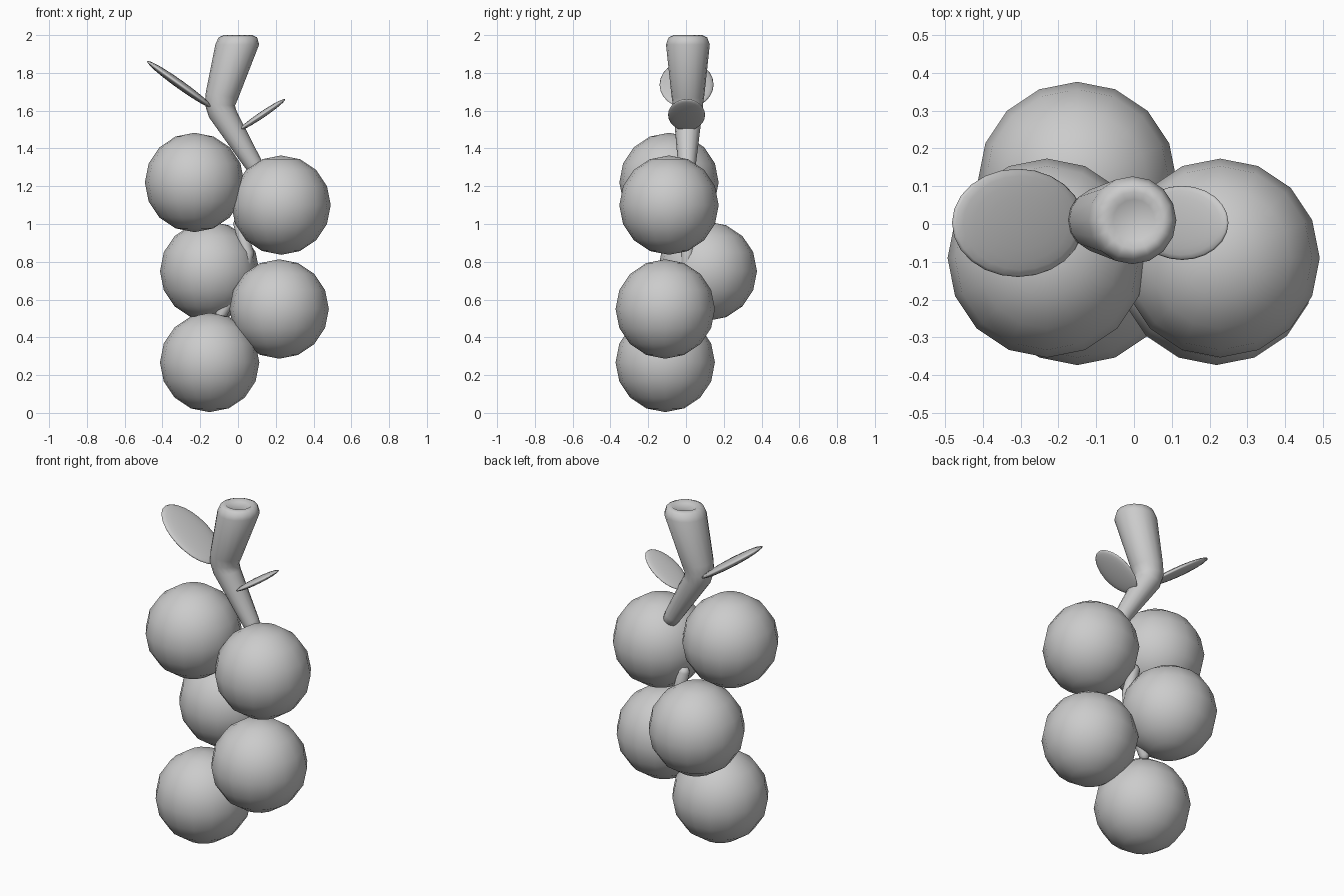
import bpy, bmesh, math
from mathutils import Vector, Matrix

if "Cube" in bpy.data.objects:
    bpy.data.objects.remove(bpy.data.objects["Cube"])


def ellipsoid(name, loc, scale, tilt=0.0, segs=16, rings=8):
    bm = bmesh.new()
    bmesh.ops.create_uvsphere(bm, u_segments=segs, v_segments=rings, radius=1)
    m = (Matrix.Translation(loc) @ Matrix.Rotation(tilt, 4, 'Y')
         @ Matrix.Diagonal((*scale, 1)))
    bm.transform(m)
    return finish(name, bm)


def tube(name, rings, sides=16):
    """Loft circles given as (x, y, z, radius, tilt about y)."""
    bm = bmesh.new()
    loops = []
    for x, y, z, r, tilt in rings:
        rot = Matrix.Rotation(math.radians(tilt), 3, 'Y')
        loops.append([bm.verts.new(Vector((x, y, z)) + rot @ Vector(
            (r * math.cos(a), r * math.sin(a), 0)))
            for a in (2 * math.pi * i / sides for i in range(sides))])
    for a, b in zip(loops, loops[1:]):
        for i in range(sides):
            j = (i + 1) % sides
            bm.faces.new((a[i], a[j], b[j], b[i]))
    bm.faces.new(loops[0])
    bm.faces.new(loops[-1])
    bmesh.ops.recalc_face_normals(bm, faces=bm.faces)
    return finish(name, bm)


def finish(name, bm):
    me = bpy.data.meshes.new(name)
    bm.to_mesh(me)
    bm.free()
    for p in me.polygons:
        p.use_smooth = True
    ob = bpy.data.objects.new(name, me)
    bpy.context.collection.objects.link(ob)
    return ob


# Berries
R = 0.263
for i, c in enumerate([(-0.23, -0.09, 1.22), (0.228, -0.09, 1.10),
                       (-0.15, 0.113, 0.75), (0.218, -0.11, 0.55),
                       (-0.15, -0.11, 0.267)]):
    ellipsoid(f"berry_{i + 1}", c, (R, R, R))

# Main stem: thick bevelled top, one bend, tapered rounded end
tube("stem", [(0, 0.01, 1.985, 0.055, 0), (0, 0.01, 2.0, 0.075, 0),
              (-0.001, 0.01, 1.988, 0.102, 0), (-0.004, 0.01, 1.95, 0.116, 0),
              (-0.085, 0.01, 1.68, 0.087, 10), (-0.096, 0.01, 1.63, 0.08, 3),
              (-0.08, 0.01, 1.58, 0.075, -12), (0.08, 0.005, 1.32, 0.048, -30),
              (0.1, 0.005, 1.285, 0.042, -30), (0.11, 0.005, 1.27, 0.025, -30)])

# Thin inner stem between the berries
tube("inner_stem", [(0.0, 0.01, 1.03, 0.018, -15), (0.005, 0.01, 1.01, 0.032, -15),
                    (0.05, 0.01, 0.85, 0.034, 0), (0.03, 0.0, 0.72, 0.034, 15),
                    (-0.09, -0.02, 0.52, 0.03, 25), (-0.1, -0.02, 0.49, 0.015, 25)], 12)

# Leaves
ellipsoid("large_leaf", (-0.307, 0.003, 1.738), (0.214, 0.143, 0.023),
          math.radians(35.5), 24, 12)
ellipsoid("small_leaf", (0.127, 0.003, 1.578), (0.148, 0.098, 0.017),
          math.radians(-34), 24, 12)
